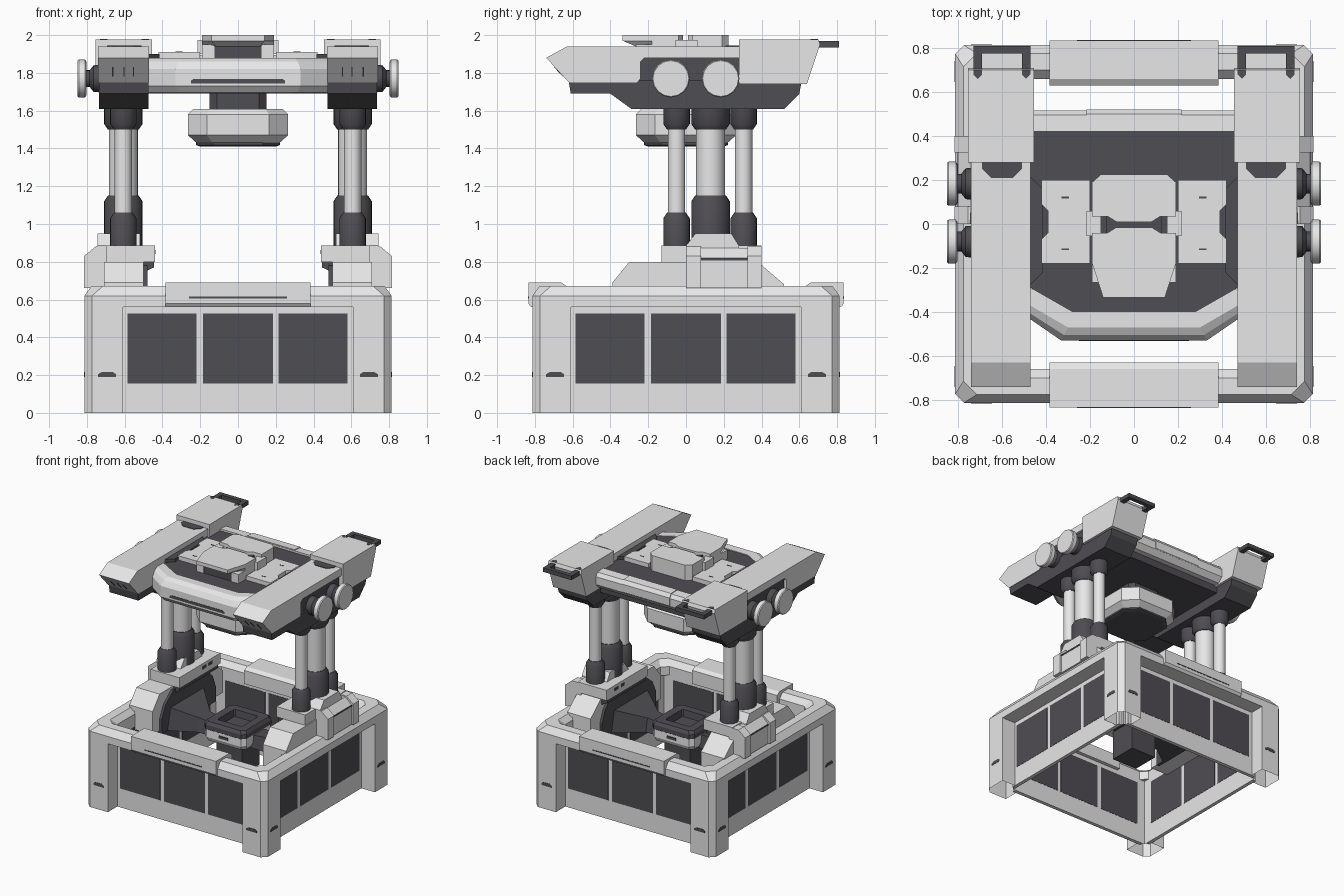
import bpy, bmesh, math
from mathutils import Matrix, Vector


def material(name, rgb):
    m = bpy.data.materials.new(name)
    m.diffuse_color = (*rgb, 1)
    return m


LIGHT = material("light grey", (0.80, 0.80, 0.80))
DARK = material("dark grey", (0.078, 0.074, 0.084))


def loft(name, loops, mat, mirror=False, turns=(0,), ring=False, open_start=False, smooth=False):
    """Skin a list of point loops; repeat mirrored in x or turned by quarter turns."""
    bm = bmesh.new()
    for turn in turns:
        for sx in ((1, -1) if mirror else (1,)):
            tr = Matrix.Rotation(turn * math.pi / 2, 4, 'Z') @ Matrix.Diagonal((sx, 1, 1, 1))
            vs = [[bm.verts.new(tr @ Vector(p)) for p in lp] for lp in loops]
            n, pairs = len(vs[0]), list(zip(vs, vs[1:]))
            if ring:
                pairs.append((vs[-1], vs[0]))
            for a, b in pairs:
                for i in range(n):
                    j = (i + 1) % n
                    bm.faces.new((a[i], a[j], b[j], b[i]))
            if not ring:
                if not open_start:
                    bm.faces.new(vs[0])
                bm.faces.new(vs[-1])
    bmesh.ops.recalc_face_normals(bm, faces=bm.faces)
    me = bpy.data.meshes.new(name)
    bm.to_mesh(me)
    bm.free()
    me.materials.append(mat)
    if smooth:
        for p in me.polygons:
            p.use_smooth = True
        me.set_sharp_from_angle(angle=math.radians(35))
    ob = bpy.data.objects.new(name, me)
    bpy.context.collection.objects.link(ob)
    return ob


def prism(name, pts, axis, a, b, mat, **kw):
    """Extrude a 2D outline along an axis: x takes (y,z), y takes (x,z), z takes (x,y)."""
    put = {'x': lambda p, t: (t, p[0], p[1]), 'y': lambda p, t: (p[0], t, p[1]),
           'z': lambda p, t: (p[0], p[1], t)}[axis]
    return loft(name, [[put(p, t) for p in pts] for t in (a, b)], mat, **kw)


def box(name, x0, x1, y0, y1, z0, z1, mat, **kw):
    return prism(name, [(x0, y0), (x1, y0), (x1, y1), (x0, y1)], 'z', z0, z1, mat, **kw)


def lathe(name, axis, c, prof, mat, n=24, **kw):
    """Stack circles (radius, position) along z or x; c is the centre in the other two axes."""
    loops = []
    for r, t in prof:
        ring = [(c[0] + r * math.cos(2 * math.pi * i / n), c[1] + r * math.sin(2 * math.pi * i / n))
                for i in range(n)]
        loops.append([(u, v, t) if axis == 'z' else (t, u, v) for u, v in ring])
    return loft(name, loops, mat, smooth=True, **kw)


def octagon(h, c, z):
    k = h - c
    return [(k, -h, z), (h, -k, z), (h, k, z), (k, h, z), (-k, h, z), (-h, k, z), (-h, -k, z), (-k, -h, z)]


def sym(half):
    """Close an outline given for x > 0 with its mirror image."""
    return half + [(-x, y) for x, y in reversed(half)]


ALL = (0, 1, 2, 3)

# Base frame: top rim, hollow corner legs, recessed walls
loft("base_rim", [octagon(*s) for s in ((0.813, 0.04, 0.56), (0.813, 0.04, 0.62), (0.775, 0.06, 0.672),
     (0.70, 0.05, 0.672), (0.66, 0.05, 0.63), (0.66, 0.05, 0.56))], LIGHT, ring=True)
prism("corner_leg", [(0.61, 0.813), (0.773, 0.813), (0.813, 0.773), (0.813, 0.61), (0.66, 0.61), (0.66, 0.66),
      (0.61, 0.66)], 'z', 0, 0.575, LIGHT, turns=ALL, open_start=True)
box("base_wall", -0.64, 0.64, -0.69, -0.66, 0, 0.58, LIGHT, turns=ALL)
for x0, x1 in ((-0.585, -0.22), (-0.185, 0.185), (0.215, 0.58)):
    box("wall_panel", x0, x1, -0.692, -0.658, 0.155, 0.525, DARK, turns=ALL)
prism("leg_slot", [(0.645, 0.19), (0.74, 0.19), (0.74, 0.205), (0.72, 0.217), (0.665, 0.217), (0.645, 0.205)],
      'y', -0.815, -0.806, DARK, mirror=True, turns=ALL)
prism("rim_cover", [(-0.835, 0.58), (-0.835, 0.69), (-0.66, 0.69), (-0.63, 0.67), (-0.63, 0.56), (-0.82, 0.56)],
      'x', -0.385, 0.385, LIGHT, turns=(0, 2))
box("cover_slot", -0.26, 0.26, -0.837, -0.83, 0.606, 0.615, DARK, turns=(0, 2))

# Side mounts carrying the columns
prism("mount_foot", [(-0.39, 0.65), (-0.39, 0.69), (-0.30, 0.80), (0.38, 0.80), (0.52, 0.68), (0.52, 0.65)],
      'x', 0.50, 0.71, LIGHT, mirror=True)
box("mount_foot_base", 0.50, 0.664, -0.39, 0.52, 0.50, 0.67, LIGHT, mirror=True)
box("mount_step", 0.44, 0.70, -0.13, 0.40, 0.80, 0.885, LIGHT, mirror=True)
for y in (0.17, 0.25):
    box("mount_hole", 0.436, 0.45, y, y + 0.045, 0.84, 0.862, DARK, mirror=True)
prism("mount_bracket", [(0.445, 0.77), (0.51, 0.74), (0.51, 0.81), (0.445, 0.81)], 'y', -0.12, 0.38, DARK,
      mirror=True)
prism("mount_arch", [(-0.30, 0.48), (-0.30, 0.60), (-0.25, 0.70), (-0.15, 0.78), (0.28, 0.78), (0.36, 0.70),
      (0.40, 0.60), (0.40, 0.48)], 'x', 0.48, 0.505, DARK, mirror=True)
clamp = [(0.67, 0.66), (0.815, 0.66), (0.815, 0.83), (0.755, 0.88), (0.67, 0.88)]
for y0, y1 in ((0.0, 0.08), (0.325, 0.40)):
    prism("clamp_rib", clamp, 'y', y0, y1, LIGHT, mirror=True)
prism("clamp_core", [(0.67, 0.66), (0.80, 0.66), (0.80, 0.82), (0.745, 0.872), (0.67, 0.872)], 'y', 0.08, 0.325,
      LIGHT, mirror=True)
box("clamp_stripe", 0.79, 0.803, 0.08, 0.325, 0.808, 0.82, DARK, mirror=True)
prism("mount_cap", [(0.0, 0.87), (0.0, 0.885), (0.05, 0.95), (0.24, 0.95), (0.28, 0.885), (0.28, 0.87)],
      'x', 0.52, 0.745, LIGHT, mirror=True)

# Central hub with arms
loft("hub_top", [octagon(*s) for s in ((0.19, 0.03, 0.565), (0.19, 0.03, 0.60), (0.175, 0.03, 0.625),
     (0.11, 0.01, 0.625), (0.10, 0.01, 0.55), (0.17, 0.03, 0.55))], DARK, ring=True)
box("hub_floor", -0.12, 0.12, -0.12, 0.12, 0.50, 0.57, DARK)
loft("hub_trim", [octagon(0.175, 0.03, 0.47), octagon(0.188, 0.03, 0.50), octagon(0.185, 0.03, 0.565)], LIGHT)
box("hub_slot", -0.04, 0.04, -0.193, -0.15, 0.52, 0.54, DARK, turns=(0, 2))
box("hub_body", -0.115, 0.115, -0.115, 0.115, 0.23, 0.48, DARK)
loft("hub_arm", [[(0.13, -0.08, 0.46), (0.13, 0.08, 0.46), (0.13, 0.06, 0.55), (0.13, -0.06, 0.55)],
     [(0.30, -0.09, 0.46), (0.30, 0.09, 0.46), (0.30, 0.07, 0.57), (0.30, -0.07, 0.57)],
     [(0.50, -0.24, 0.48), (0.50, 0.30, 0.48), (0.50, 0.26, 0.66), (0.50, -0.20, 0.66)]], DARK, mirror=True)

# Columns: one thick between two thin, with dark collars
for y, r, c, z0, z1 in ((-0.05, 0.046, 0.07, 0.88, 1.06), (0.13, 0.077, 0.102, 0.88, 1.15),
                        (0.305, 0.046, 0.07, 0.88, 1.06)):
    at = (0.607, y)
    lathe("column_tube", 'z', at, [(r, z0), (r, 1.60)], LIGHT, mirror=True)
    lathe("column_lower_collar", 'z', at, [(c, z0 - 0.03), (c, z1 - 0.03), (c - 0.02, z1)], DARK, mirror=True)
    lathe("column_upper_collar", 'z', at, [(c - 0.02, 1.50), (c, 1.53), (c, 1.63)], DARK, mirror=True)

# Side pods: dark keel, light shell, raised rear block
prism("pod_keel", [(-0.62, 1.75), (-0.61, 1.69), (-0.40, 1.69), (-0.29, 1.61), (0.52, 1.61), (0.60, 1.69),
      (0.61, 1.745), (0.28, 1.76), (-0.24, 1.76)], 'x', 0.475, 0.735, DARK, mirror=True)
box("pod_core", 0.48, 0.72, -0.25, 0.29, 1.70, 1.90, DARK, mirror=True)
prism("pod_shell", [(-0.62, 1.75), (-0.74, 1.88), (-0.63, 1.94), (0.30, 1.94), (0.30, 1.88), (-0.22, 1.88),
      (-0.24, 1.86), (-0.24, 1.77), (-0.26, 1.75)], 'x', 0.47, 0.74, LIGHT, mirror=True)
prism("pod_rear_block", [(0.28, 1.74), (0.64, 1.74), (0.71, 1.95), (0.70, 1.978), (0.28, 1.978)],
      'x', 0.455, 0.755, LIGHT, mirror=True)
prism("pod_top_notch", [(0.51, 0.285), (0.69, 0.285), (0.69, 0.25), (0.65, 0.21), (0.55, 0.21), (0.51, 0.25)],
      'z', 1.935, 1.944, DARK, mirror=True)
for x in (0.55, 0.60, 0.66):
    prism("pod_front_slit", [(-0.653, 1.78), (-0.699, 1.83), (-0.697, 1.832), (-0.651, 1.782)],
          'x', x, x + 0.007, DARK, mirror=True)
prism("rear_handle", [(0.47, 0.67), (0.49, 0.65), (0.51, 0.67), (0.51, 0.775), (0.69, 0.775), (0.69, 0.67),
      (0.71, 0.65), (0.73, 0.67), (0.73, 0.81), (0.47, 0.81)], 'z', 1.935, 1.968, DARK, mirror=True)
for x in (0.47, 0.69):
    prism("handle_inlay", [(x, 0.70), (x, 0.68), (x + 0.02, 0.66), (x + 0.04, 0.68), (x + 0.04, 0.70)],
          'z', 1.972, 1.98, DARK, mirror=True)
for y in (-0.08, 0.183):
    lathe("wheel_axle", 'x', (y, 1.77), [(0.075, 0.71), (0.07, 0.765), (0.045, 0.785), (0.045, 0.81)], DARK,
          n=16, mirror=True)
    lathe("wheel_disc", 'x', (y, 1.77), [(0.09, 0.803), (0.10, 0.81), (0.10, 0.843), (0.095, 0.85)], LIGHT,
          n=16, mirror=True)

# Platform between the pods
prism("platform", sym([(0.28, -0.41), (0.47, -0.29), (0.50, -0.29), (0.50, 0.43)]), 'z', 1.69, 1.875, DARK)
prism("platform_edge", [(0.475, -0.28), (0.415, -0.22), (0.415, 0.16), (0.475, 0.22)], 'z', 1.87, 1.90, DARK,
      mirror=True)


def bumper(d, z):
    front = [(0.33 - d / 2, -0.53 + d), (0.49, -0.42 + d), (0.49, -0.28), (0.28, -0.40)]
    return [(x, y, z) for x, y in sym(front)]


loft("front_bumper", [bumper(0.03, 1.695), bumper(0, 1.73), bumper(0, 1.82), bumper(0.025, 1.86),
     bumper(0.06, 1.88)], LIGHT)
prism("bumper_slot", [(-0.25, 1.745), (0.25, 1.745), (0.25, 1.758), (0.235, 1.768), (-0.235, 1.768),
      (-0.25, 1.758)], 'y', -0.532, -0.525, DARK)
rail = [(0.42, 1.75), (0.475, 1.75), (0.513, 1.79), (0.515, 1.855), (0.495, 1.885), (0.42, 1.89)]
prism("rear_rail", rail, 'x', -0.47, 0.47, LIGHT)
prism("rear_rail_sleeve", [(y + 0.005, z + 0.006) for y, z in rail], 'x', -0.215, 0.215, LIGHT)
prism("deck_plate", [(0.20, -0.18), (0.42, -0.18), (0.42, -0.07), (0.39, -0.04), (0.39, 0.06), (0.42, 0.09),
      (0.42, 0.20), (0.20, 0.20)], 'z', 1.86, 1.91, LIGHT, mirror=True)
for y in (-0.115, 0.12):
    box("deck_slot", 0.295, 0.33, y - 0.004, y + 0.004, 1.905, 1.912, DARK, mirror=True)

# Turret on the platform
box("turret_core", -0.125, 0.125, -0.26, 0.20, 1.86, 1.975, DARK)
loft("turret_front", [[(x, y, z) for x, y in sym([(0.14 - d / 3, -0.335 + d), (0.19, -0.18), (0.19, -0.04),
     (0.12, -0.04), (0.08, -0.015)])] for d, z in ((0.07, 1.94), (0, 1.97), (0, 2.0))], LIGHT)
prism("turret_rear", sym([(0.08, 0.01), (0.12, 0.035), (0.19, 0.035), (0.19, 0.19), (0.15, 0.225)]),
      'z', 1.87, 2.0, LIGHT)
box("turret_cheek", 0.125, 0.19, -0.265, -0.04, 1.87, 1.95, LIGHT, mirror=True)
box("turret_ear", 0.15, 0.215, -0.055, 0.06, 1.90, 1.975, LIGHT, mirror=True)

# Hanging head below the platform
loft("head_neck", [octagon(0.15, 0.04, 1.59), octagon(0.15, 0.04, 1.70)], DARK)
loft("head_shell", [octagon(*s) for s in ((0.215, 0.085, 1.425), (0.265, 0.10, 1.47), (0.265, 0.10, 1.58),
     (0.235, 0.09, 1.61))], LIGHT)
loft("head_base", [octagon(0.20, 0.08, 1.41), octagon(0.222, 0.09, 1.418), octagon(0.222, 0.09, 1.432)], DARK)
